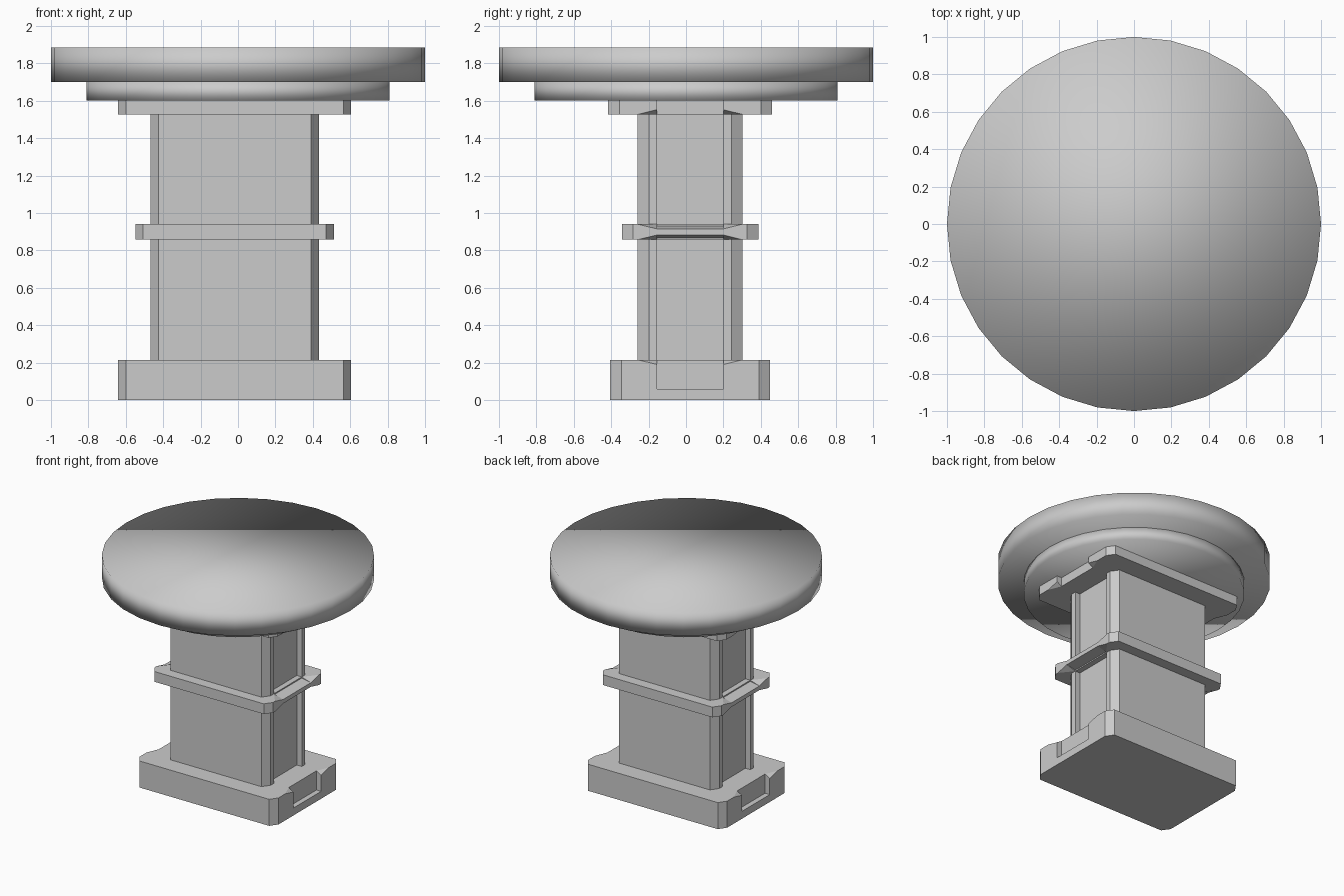
import bpy, bmesh
from mathutils import Vector

cube = bpy.data.objects.get("Cube")
if cube:
    bpy.data.objects.remove(cube)

stone = bpy.data.materials.new("light_grey")
stone.use_nodes = True
stone.diffuse_color = (0.6, 0.6, 0.6, 1)
stone.node_tree.nodes["Principled BSDF"].inputs["Base Color"].default_value = stone.diffuse_color

CX, CY = -0.018, 0.022      # centre of the pedestal
CHAMFER = (0.042, 0.06)     # corner cut along x and y
GROOVE = 0.178              # half width of the side grooves
SLOPE_START = 0.28          # where the shoulders begin to slope


def finish(bm, name):
    bmesh.ops.recalc_face_normals(bm, faces=bm.faces)
    mesh = bpy.data.meshes.new(name)
    bm.to_mesh(mesh)
    bm.free()
    mesh.materials.append(stone)
    obj = bpy.data.objects.new(name, mesh)
    bpy.context.collection.objects.link(obj)
    return obj


def block(name, hx, hy, z0, z1, depth=0, drop_top=0, drop_bottom=0, shoulders=True):
    """Chamfered slab with optional side grooves and sloped shoulders."""
    quarter = []
    if depth:
        quarter += [(hx - depth, GROOVE), (hx, GROOVE)]
        if shoulders:
            quarter.append((hx, SLOPE_START))
    quarter += [(hx, hy - CHAMFER[1]), (hx - CHAMFER[0], hy)]
    half = quarter + [(-x, y) for x, y in reversed(quarter)]
    outline = half + [(-x, -y) for x, y in half]

    bm = bmesh.new()
    rings = [[bm.verts.new((x + CX, y + CY, z)) for x, y in outline] for z in (z0, z1)]
    for ring in rings:
        bm.faces.new(ring)
    for i in range(len(outline)):
        j = (i + 1) % len(outline)
        bm.faces.new((rings[0][i], rings[0][j], rings[1][j], rings[1][i]))

    # Split off and tilt the shoulder triangle beside each groove
    for ring, dz in ((rings[0], drop_bottom), (rings[1], -drop_top)):
        if dz:
            n = len(ring)
            tips = [i for i, (x, y) in enumerate(outline)
                    if abs(abs(x) - hx) < 1e-5 and abs(abs(y) - GROOVE) < 1e-5]
            for i in tips:
                bmesh.ops.connect_verts(bm, verts=[ring[i - 1], ring[(i + 1) % n]])
            for i in tips:
                ring[i].co.z += dz
    return finish(bm, name)


def wedge(name, side, x_in, x_out, z0, z1, taper):
    """Tapered tongue filling a groove of the collar."""
    bm = bmesh.new()
    bmesh.ops.create_cube(bm, size=2)
    for v in bm.verts:
        outer = v.co.x > 0
        z = z1 if v.co.z > 0 else z0
        if outer:
            z -= taper * v.co.z
        v.co = Vector((CX + side * (x_out if outer else x_in), CY + GROOVE * v.co.y, z))
    return finish(bm, name)


def disc(name, radius, z0, z1):
    bpy.ops.mesh.primitive_cylinder_add(vertices=32, radius=radius, depth=z1 - z0,
                                        location=(0, 0, (z0 + z1) / 2))
    obj = bpy.context.object
    obj.name = name
    obj.data.materials.append(stone)
    bpy.ops.object.shade_smooth()


# Foot
block("foot_bottom", 0.623, 0.427, 0, 0.06)
block("foot_top", 0.623, 0.427, 0.06, 0.215, depth=0.042, drop_top=0.025)

# Column with a shallow recess on each side
block("column", 0.45, 0.28, 0.21, 1.535, depth=0.045, shoulders=False)

# Collar around the middle of the column
block("collar", 0.531, 0.365, 0.857, 0.94, depth=0.082, drop_top=0.025, drop_bottom=0.025)
for label, side in (("left", 1), ("right", -1)):
    wedge("collar_tongue_" + label, side, 0.40, 0.531, 0.857, 0.94, 0.025)

# Bracket under the table top
block("top_bracket", 0.623, 0.438, 1.527, 1.6, depth=0.042, drop_bottom=0.025)

# Round table top
disc("lower_disc", 0.81, 1.6, 1.7)
disc("table_top", 1.0, 1.7, 1.885)
